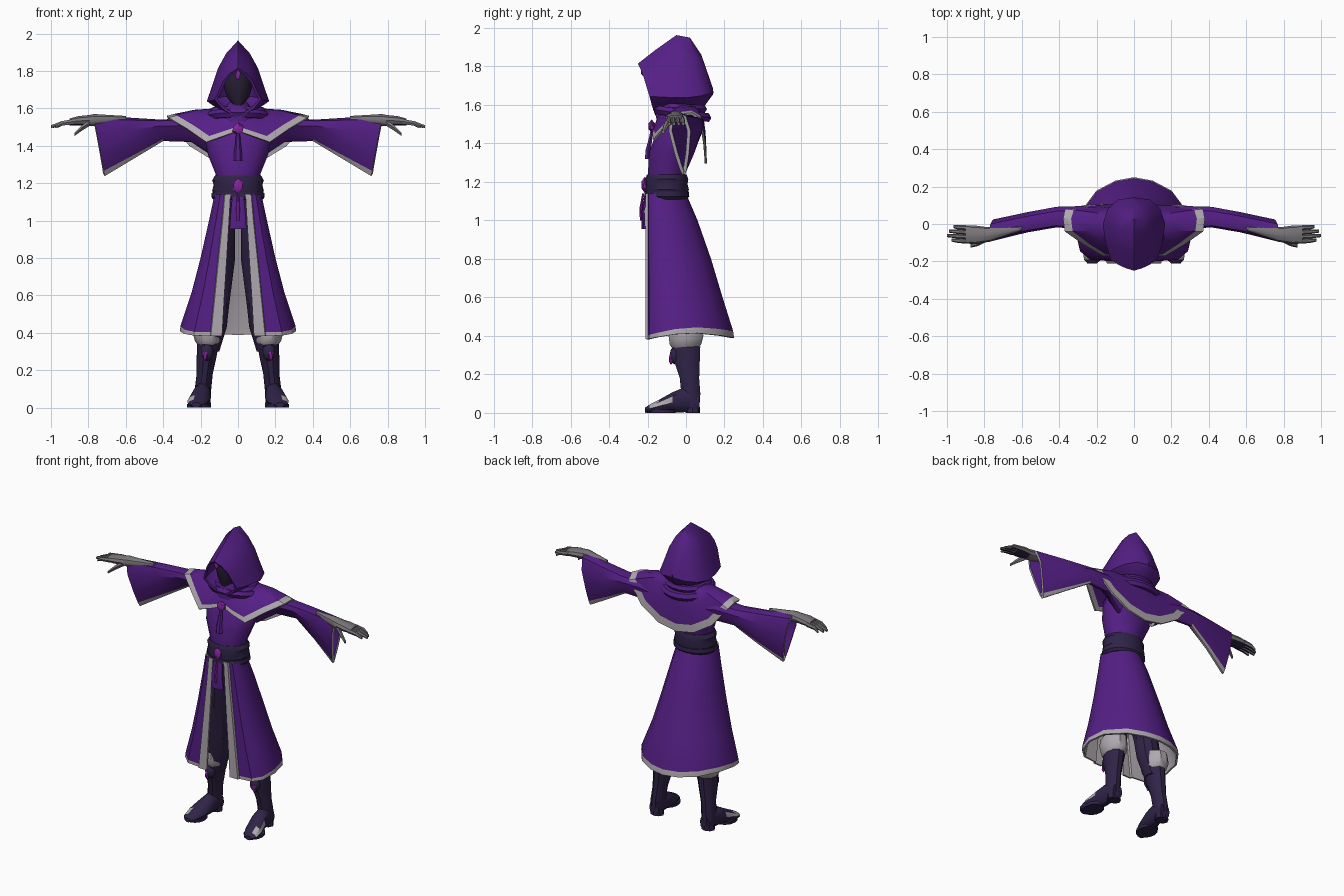
import bpy, bmesh, math
from mathutils import Vector

if "Cube" in bpy.data.objects:
    bpy.data.objects.remove(bpy.data.objects["Cube"])


def material(name, colour):
    m = bpy.data.materials.new(name)
    m.use_nodes = True
    m.diffuse_color = (*colour, 1)
    bsdf = m.node_tree.nodes["Principled BSDF"]
    bsdf.inputs["Base Color"].default_value = (*colour, 1)
    bsdf.inputs["Roughness"].default_value = .8
    return m


PURPLE = material("purple cloth", (.09, .0135, .235))
TRIM = material("pale trim", (.42, .39, .42))
DARK = material("dark leather", (.029, .017, .063))
GLOVE = material("grey glove", (.19, .175, .19))
GEM = material("magenta gem", (.25, .017, .35))
SHADE = material("shadowed face", (.02, .013, .034))
parts = []


def grid(name, rows, mats, closed=True, rule=None, thick=0, lining=0, cap=False, mirror=False):
    """Skin a list of point rows into one surface."""
    bm = bmesh.new()
    vs = [[bm.verts.new(p) for p in row] for row in rows]
    n = len(rows[0])
    for i in range(len(rows) - 1):
        for j in range(n if closed else n - 1):
            k = (j + 1) % n
            f = bm.faces.new((vs[i][j], vs[i][k], vs[i + 1][k], vs[i + 1][j]))
            f.material_index = rule(i, j) if rule else 0
    if cap:
        bm.faces.new(vs[0])
        bm.faces.new(vs[-1])
        bmesh.ops.recalc_face_normals(bm, faces=bm.faces)
    finish(name, bm, mats, thick, lining, mirror)


def finish(name, bm, mats, thick=0, lining=0, mirror=False):
    me = bpy.data.meshes.new(name)
    bm.to_mesh(me)
    bm.free()
    for m in mats:
        me.materials.append(m)
    ob = bpy.data.objects.new(name, me)
    bpy.context.collection.objects.link(ob)
    if thick:
        s = ob.modifiers.new("thickness", "SOLIDIFY")
        s.thickness, s.offset = thick, -1
        s.material_offset, s.material_offset_rim = lining, 1
    if mirror:
        ob.modifiers.new("mirror", "MIRROR").use_mirror_merge = False
    parts.append(ob)


def loft(name, axis, stations, mats, n=10, **kw):
    """Elliptical rings (x, y, z, radius, radius) square to one axis."""
    rows = []
    for x, y, z, a, b in stations:
        ring = []
        for k in range(n):
            c, s = a * math.cos(math.tau * k / n), b * math.sin(math.tau * k / n)
            ring.append({"x": (x, y + c, z + s), "y": (x + c, y, z + s),
                         "z": (x + c, y + s, z)}[axis])
        rows.append(ring)
    grid(name, rows, mats, cap=True, **kw)


def gem(name, pos, size, mat=GEM, detail=1, mirror=False):
    bm = bmesh.new()
    bmesh.ops.create_icosphere(bm, subdivisions=detail, radius=1)
    for v in bm.verts:
        v.co = Vector(pos) + Vector(a * b for a, b in zip(v.co, size))
    finish(name, bm, [mat], mirror=mirror)


def lerp(p, q, t):
    return tuple(a + (b - a) * t for a, b in zip(p, q))


def both(half, closed=True):
    """Complete a half outline with its mirror image."""
    other = half[1:-1] if closed else half[:-1]
    return half + [(-x, y, z) for x, y, z in reversed(other)]


# Torso and sash
loft("torso", "z", [(0, -.1, 1.1, .115, .1), (0, -.1, 1.25, .12, .1), (0, -.08, 1.35, .16, .115),
                    (0, -.05, 1.45, .18, .11), (0, -.02, 1.53, .16, .1), (0, -.02, 1.6, .08, .08)],
     [PURPLE], n=14)
loft("sash", "z", [(0, -.1, 1.135, .128, .105), (0, -.1, 1.16, .138, .115), (0, -.1, 1.19, .13, .108),
                   (0, -.1, 1.215, .138, .112), (0, -.1, 1.24, .124, .102)], [DARK], n=16)
loft("belt", "z", [(0, -.1, 1.11, .13, .105), (0, -.1, 1.125, .143, .117), (0, -.1, 1.15, .14, .115)],
     [DARK], n=16)

# Long coat skirt, open at the front, with raised pale edging and lining
rows = []
for z, w, gap, edge, back, tilt, lift in [
        (.383, .31, .085, .145, .25, .007, .028), (.403, .308, .084, .143, .245, .022, .03),
        (.6, .25, .073, .123, .19, 0, .01), (.8, .2, .06, .103, .13, 0, 0),
        (1., .155, .048, .082, .06, 0, 0), (1.14, .125, .04, .07, .0, 0, 0)]:
    half = [(gap, -.21, z), (edge, -.21, z), (edge + .004, -.197, z)]
    for mx, my in [(.76, .02), (.93, .12), (1, .32), (.93, .58), (.65, .84), (.32, .96), (0, 1)]:
        half.append((w * mx, -.2 + (back + .2) * my, z + tilt * my + lift * math.sin(math.pi * my)))
    rows.append(both(half, False))
last = len(rows[0]) - 2
grid("coat_skirt", rows, [PURPLE, TRIM], closed=False, thick=.012, lining=1,
     rule=lambda i, j: int(i == 0 or j < 2 or j > last - 2))

# Front cloth hanging from the belt
rows = [[(x, y + abs(x) * .2, z) for x in (-w, 0, w)]
        for z, w, y in [(.955, .045, -.23), (1.05, .038, -.232), (1.14, .03, -.215)]]
grid("front_cloth", rows, [PURPLE], closed=False, thick=.01)
loft("belt_cord", "z", [(0, -.234, 1.0, .008, .006), (0, -.236, 1.06, .01, .008),
                        (0, -.222, 1.14, .006, .006)], [GEM], n=6)
gem("belt_gem", (0, -.215, 1.185), (.03, .018, .042))

# Shoulder cape with pale hem
hem = [(0, -.165, 1.48), (.085, -.175, 1.45), (.17, -.17, 1.42), (.27, -.11, 1.49), (.37, -.04, 1.55),
       (.38, .03, 1.56), (.365, .08, 1.53), (.26, .102, 1.4), (.13, .108, 1.32), (0, .108, 1.295)]
neck = []
for k in range(len(hem)):
    a = math.pi * (k / (len(hem) - 1) - .5)
    neck.append((.09 * math.cos(a), .09 * math.sin(a) - .01, 1.6))
rows = []
for t, lift in [(0, 0), (.15, .008), (.5, .02), (.8, .01), (1, 0)]:
    half = []
    for h, c in zip(hem, neck):
        x, y, z = lerp(h, c, t)
        half.append((x, y * (1 + lift * 4), z + lift * .6))
    rows.append(both(half))
grid("shoulder_cape", rows, [PURPLE, TRIM], thick=.012, rule=lambda i, j: int(i == 0))

# Bunched collar folds
for name, z, r, thick, tilt in [("upper_collar_fold", 1.585, .108, .023, -.05),
                                ("lower_collar_fold", 1.555, .128, .026, -.15)]:
    rows = []
    for k in range(19):
        a = math.tau * k / 18
        ring = []
        for m in range(6):
            b = -math.tau * m / 6
            d = r + thick * math.cos(b)
            y = d * math.sin(a)
            ring.append((d * math.cos(a) * 1.15, y - .02, z + thick * math.sin(b) + y * tilt))
        rows.append(ring)
    grid(name, rows, [PURPLE])

# Brooch and tassel
gem("brooch", (0, -.178, 1.49), (.034, .02, .034))
loft("tassel", "z", [(0, -.198, 1.32, .023, .018), (0, -.196, 1.37, .02, .015),
                     (0, -.185, 1.42, .014, .011), (0, -.175, 1.48, .01, .008)], [PURPLE], n=6)

# Hood: crown, side and bottom guide points from the opening to the back
rows = []
for crown, side, low in [((-.25, 1.815), (.125, -.19, 1.645), (-.16, 1.545)),
                         ((-.16, 1.885), (.152, -.1, 1.64), (-.1, 1.55)),
                         ((-.05, 1.963), (.167, -.0, 1.638), (-.02, 1.56)),
                         ((.02, 1.95), (.14, .08, 1.648), (.05, 1.575)),
                         ((.08, 1.86), (.085, .13, 1.66), (.1, 1.6)),
                         ((.14, 1.675), (.004, .142, 1.665), (.14, 1.655))]:
    c, b = (0, *crown), (0, *low)
    half = [c]
    for t, out in [(.25, .018), (.5, .02), (.78, .008)]:
        x, y, z = lerp(c, side, t)
        half.append((x + out * side[0] * 7, y, z + out * .7))
    x, y, z = lerp(side, b, .45)
    half += [side, (x + .1 * side[0], y, z - .005), b]
    rows.append(both(half))
grid("hood", rows, [PURPLE], thick=.014)
gem("hood_gem", (0, -.226, 1.778), (.015, .01, .028))

# Face: narrow shadowed oval with a pointed chin
loft("face", "z", [(0, -.13, 1.615, .025, .03), (0, -.11, 1.66, .06, .06), (0, -.1, 1.72, .077, .085),
                   (0, -.1, 1.77, .062, .085), (0, -.1, 1.81, .02, .05)], [SHADE], n=12)
loft("throat_scarf", "z", [(0, -.07, 1.53, .1, .09), (0, -.08, 1.58, .085, .085),
                           (0, -.09, 1.63, .05, .065)], [PURPLE])

# Wide bell sleeves: top x, top z, bottom x, bottom z, centre y, half width
section = [(0, 1), (-.7, .94), (-1, .7), (-.66, .34), (-.32, .085), (-.12, 0),
           (.12, 0), (.32, .085), (.66, .34), (1, .7), (.7, .94)]
rows = []
for xt, zt, xb, zb, cy, r in [(.13, 1.53, .13, 1.34, -.01, .08), (.29, 1.545, .25, 1.42, .025, .062),
                              (.42, 1.54, .4, 1.425, .028, .055), (.58, 1.55, .55, 1.335, .0, .054),
                              (.772, 1.562, .712, 1.238, -.042, .057)]:
    rows.append([(xb + (xt - xb) * v, cy + r * u + .03 * (1 - v), zb + (zt - zb) * v)
                 for u, v in section])
grid("sleeves", rows, [PURPLE, TRIM], thick=.018, mirror=True,
     rule=lambda i, j: int(i > 1 and 4 <= j <= 6))

# Gloves with palm, fingers and thumb
loft("gloves", "x", [(.6, -.025, 1.545, .01, .015), (.77, -.055, 1.537, .04, .034),
                     (.8, -.057, 1.535, .042, .03), (.85, -.058, 1.533, .05, .027),
                     (.9, -.056, 1.527, .048, .02)], [GLOVE, DARK], mirror=True,
     rule=lambda i, j: int(i > 1 and j in (6, 7, 8)))
for k, (name, tip) in enumerate([("index", .975), ("middle", 1.), ("ring", .99), ("little", .965)]):
    y = -.092 + k * .024
    loft(name + "_fingers", "x", [(.88, y, 1.528, .013, .016), (.94, y + .002, 1.52, .012, .014),
                                  (tip, y + .006, 1.502, .008, .009)], [GLOVE, DARK], n=6,
         mirror=True, rule=lambda i, j: int(j == 4))
loft("thumbs", "x", [(.79, -.075, 1.525, .02, .02), (.835, -.103, 1.495, .015, .017),
                     (.875, -.118, 1.46, .009, .01)], [GLOVE], n=6, mirror=True)

# Legs, knee cuffs and boots
loft("legs", "z", [(.155, -.0, .3, .055, .06), (.135, -.02, .43, .075, .07), (.122, -.03, .55, .075, .075),
                   (.095, -.07, .8, .08, .085), (.07, -.1, 1.0, .055, .075), (.055, -.1, 1.1, .045, .06)],
     [DARK], mirror=True)
loft("knee_cuffs", "z", [(.158, -.005, .335, .056, .07), (.158, -.003, .355, .072, .086),
                         (.162, .0, .4, .08, .095), (.16, .0, .45, .075, .09)],
     [TRIM], mirror=True)
loft("boot_shafts", "z", [(.19, .03, .03, .04, .042), (.187, .025, .1, .044, .052),
                          (.178, .018, .18, .043, .053), (.168, .005, .27, .053, .07),
                          (.16, .0, .345, .058, .078)], [DARK], mirror=True)
loft("feet", "y", [(.187, .07, .05, .035, .05), (.19, .0, .07, .046, .07), (.198, -.07, .055, .054, .055),
                   (.213, -.14, .035, .058, .035), (.222, -.19, .022, .046, .022),
                   (.224, -.212, .014, .024, .014)], [DARK, TRIM], mirror=True,
     rule=lambda i, j: int((i, j) in [(2, 0), (3, 0), (3, 1)]))
loft("soles", "z", [(.212, -.13, 0, .06, .075), (.212, -.13, .018, .06, .078)], [DARK], n=12, mirror=True)
loft("heels", "z", [(.188, .035, 0, .045, .038), (.188, .035, .04, .041, .036)], [DARK], n=8, mirror=True)
gem("shin_guards", (.165, -.055, .3), (.035, .03, .05), DARK, 2, True)
gem("boot_gems", (.175, -.078, .28), (.013, .012, .032), mirror=True)

# Bake modifiers and shade
bpy.ops.object.select_all(action="DESELECT")
for ob in parts:
    ob.select_set(True)
bpy.context.view_layer.objects.active = parts[0]
bpy.ops.object.convert(target="MESH")
bpy.ops.object.shade_smooth_by_angle(angle=math.radians(35))
